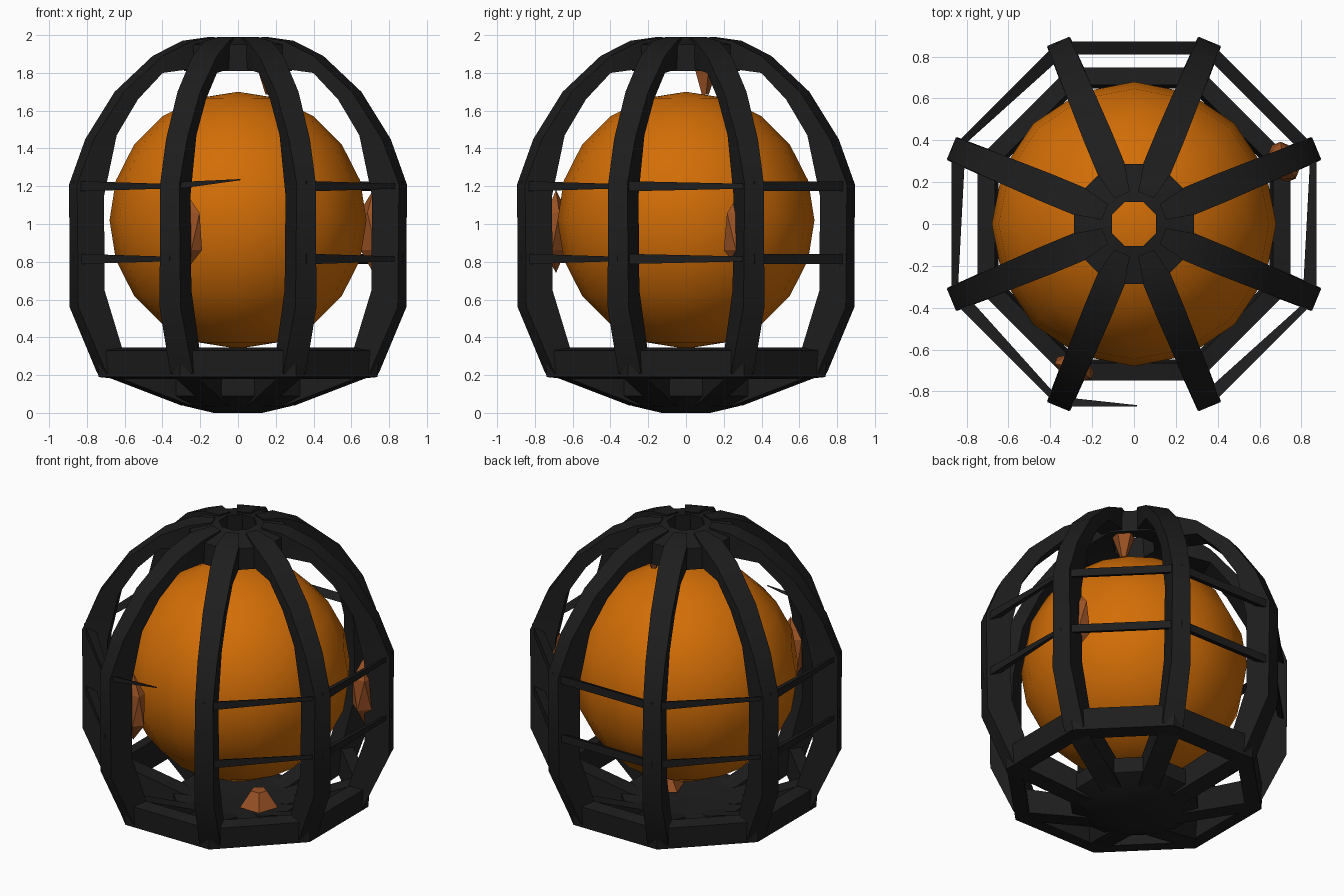
import bpy, bmesh, math
from mathutils import Matrix, Vector

if "Cube" in bpy.data.objects:
    bpy.data.objects.remove(bpy.data.objects["Cube"])


def mat(name, col):
    m = bpy.data.materials.new(name)
    m.diffuse_color = (*col, 1)
    m.use_nodes = True
    m.node_tree.nodes["Principled BSDF"].inputs["Base Color"].default_value = m.diffuse_color
    return m


BLACK = mat("charcoal black", (0.0125, 0.0125, 0.0125))
ORANGE = mat("orange", (0.65, 0.155, 0.002))
BROWN = mat("rusty brown", (0.33, 0.085, 0.018))


def finish(name, bm, material, smooth=None):
    bmesh.ops.recalc_face_normals(bm, faces=bm.faces[:])
    me = bpy.data.meshes.new(name)
    bm.to_mesh(me)
    bm.free()
    me.materials.append(material)
    ob = bpy.data.objects.new(name, me)
    bpy.context.collection.objects.link(ob)
    if smooth:
        bpy.context.view_layer.objects.active = ob
        ob.select_set(True)
        bpy.ops.object.shade_smooth_by_angle(angle=math.radians(smooth))
        ob.select_set(False)
    return ob


def loft(bm, sections, closed=False):
    """Skin equal-sized closed cross-sections."""
    rows = [[bm.verts.new(p) for p in s] for s in sections]
    n = len(rows[0])
    pairs = list(zip(rows, rows[1:]))
    if closed:
        pairs.append((rows[-1], rows[0]))
    for a, b in pairs:
        for i in range(n):
            j = (i + 1) % n
            bm.faces.new((a[i], a[j], b[j], b[i]))
    if not closed:
        bm.faces.new(rows[0])
        bm.faces.new(rows[-1])


def angle(k):
    return math.radians(22.5 + 45 * k)


def polar(r, a, z):
    return Vector((r * math.cos(a), r * math.sin(a), z))


def ring(name, profile):
    """Eight-sided ring from a closed (radius, z) profile."""
    bm = bmesh.new()
    loft(bm, [[polar(r, angle(k), z) for r, z in profile] for k in range(8)], True)
    return finish(name, bm, BLACK, 30)


# Ribs: (outer r, z, inner r, z, half width)
RIB = [(0.14, 0.02, 0.14, 0.17, 0.05), (0.30, 0.04, 0.32, 0.19, 0.065),
       (0.78, 0.21, 0.69, 0.34, 0.065), (0.94, 0.56, 0.79, 0.65, 0.06),
       (0.945, 1.21, 0.79, 1.15, 0.055), (0.85, 1.45, 0.72, 1.47, 0.06),
       (0.68, 1.70, 0.60, 1.66, 0.065), (0.46, 1.89, 0.46, 1.80, 0.07),
       (0.29, 1.97, 0.30, 1.82, 0.07), (0.15, 1.99, 0.17, 1.85, 0.04)]
for k in range(8):
    a = angle(k)
    t = Vector((-math.sin(a), math.cos(a), 0))
    bm = bmesh.new()
    loft(bm, [[polar(ro, a, zo) - t * w, polar(ro, a, zo) + t * w,
               polar(ri, a, zi) + t * w, polar(ri, a, zi) - t * w]
              for ro, zo, ri, zi, w in RIB])
    finish(f"cage_rib_{k + 1}", bm, BLACK, 30)

# Top collar with its hole, lower hoop and base plate
ring("top_collar", [(0.115, 1.99), (0.31, 1.95), (0.31, 1.81), (0.13, 1.86)])
ring("lower_hoop", [(0.72, 0.345), (0.81, 0.33), (0.80, 0.19), (0.70, 0.18)])
ring("base_plate", [(0.002, 0.01), (0.14, 0.0), (0.30, 0.035), (0.41, 0.09),
                    (0.41, 0.19), (0.002, 0.17)])

# Thin tapering cross bars between the ribs at two heights
for k in range(8):
    for z in (0.815, 1.2):
        front = k == 6
        if front and z < 1:
            continue
        p, q = polar(0.945, angle(k - 1), z), polar(0.945, angle(k), z)
        h0, h1 = 0.028, 0.012
        if front:                       # broken bar on the front
            q = p.lerp(q, 0.52) + Vector((0, 0, 0.035))
            h0, h1 = 0.02, 0.003
        elif k in (1, 2):               # sturdier bars towards the back
            h0 = h1 = 0.026
        out = polar(1, angle(k - 0.5), 0)
        bm = bmesh.new()
        loft(bm, [[c + Vector((0, 0, h)), c - Vector((0, 0, h)), c - out * h * 2.4]
                  for c, h in ((p, h0), (q, h1))])
        finish(f"cross_bar_{k + 1}_{'upper' if z > 1 else 'lower'}", bm, BLACK)

# Core ball
bm = bmesh.new()
bmesh.ops.create_uvsphere(bm, u_segments=16, v_segments=10, radius=0.68)
bmesh.ops.translate(bm, verts=bm.verts[:], vec=(0, 0, 1.02))
finish("core_ball", bm, ORANGE, 60)

# Brown pads behind two ribs
for k, r, depth in ((0, 0.775, 0.08), (5, 0.745, 0.06)):
    bm = bmesh.new()
    bmesh.ops.create_icosphere(bm, subdivisions=1, radius=1)
    m = (Matrix.Translation(polar(r, angle(k), 0.96))
         @ Matrix.Rotation(angle(k), 4, 'Z') @ Matrix.Diagonal((depth, 0.112, 0.22, 1)))
    bm.transform(m)
    finish(f"side_pad_{k + 1}", bm, BROWN)

# Small brown spikes above and below the ball
for name, loc, r1, r2, d in (("top_spike", (0.165, 0.10, 1.76), 0.02, 0.07, 0.15),
                             ("bottom_spike", (0.18, -0.04, 0.235), 0.12, 0.05, 0.10)):
    bm = bmesh.new()
    bmesh.ops.create_cone(bm, cap_ends=True, segments=5, radius1=r1, radius2=r2, depth=d)
    bmesh.ops.translate(bm, verts=bm.verts[:], vec=loc)
    finish(name, bm, BROWN)
